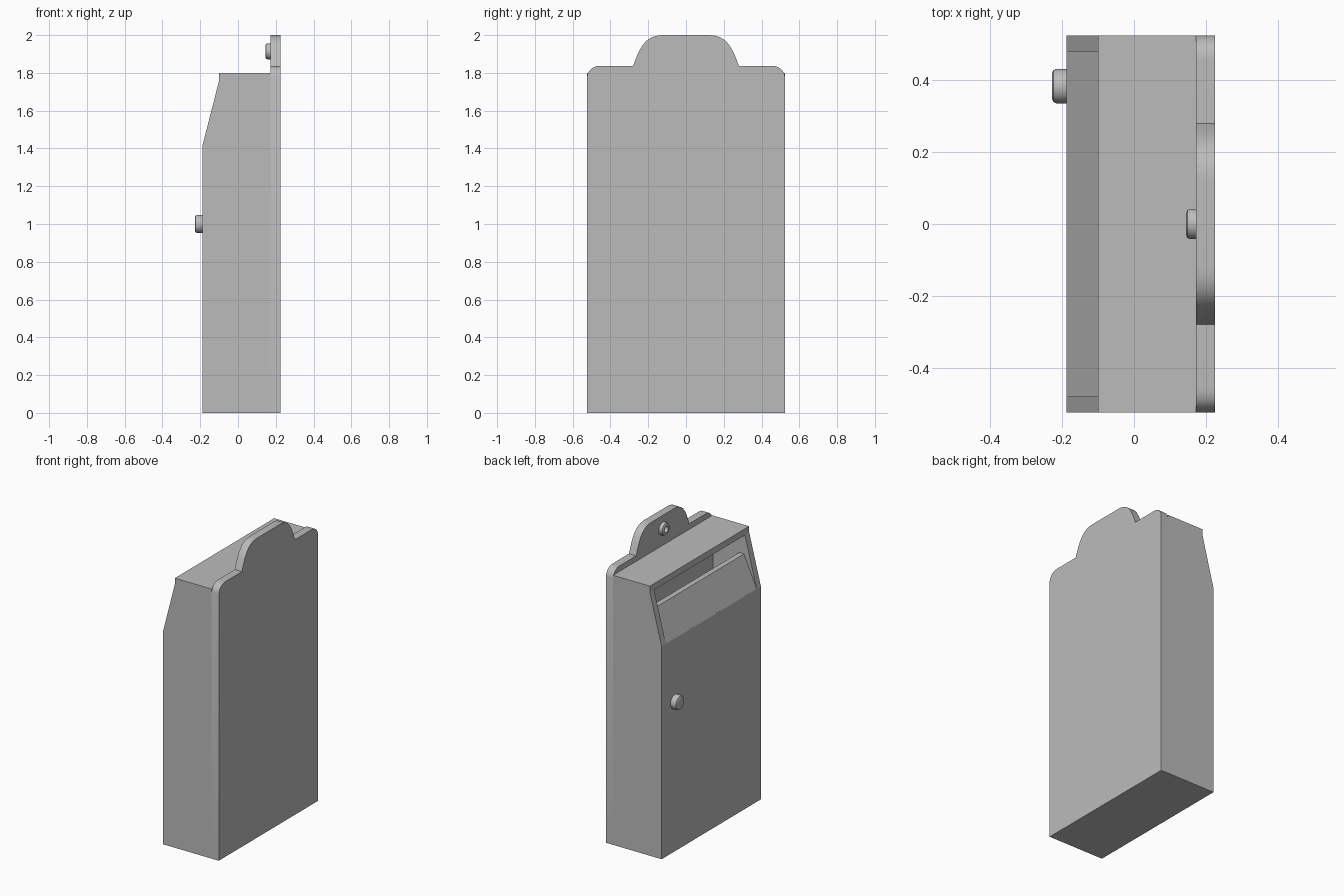
import bpy, bmesh, math
from mathutils import Vector

cube = bpy.data.objects.get("Cube")
if cube:
    bpy.data.objects.remove(cube, do_unlink=True)

grey = bpy.data.materials.new("plain_grey")
grey.use_nodes = True
grey.diffuse_color = (0.5, 0.5, 0.5, 1)
grey.node_tree.nodes["Principled BSDF"].inputs["Base Color"].default_value = (0.5, 0.5, 0.5, 1)


def finish(name, bm):
    """Turn a bmesh into a named grey object."""
    bmesh.ops.recalc_face_normals(bm, faces=bm.faces)
    mesh = bpy.data.meshes.new(name)
    bm.to_mesh(mesh)
    bm.free()
    mesh.materials.append(grey)
    obj = bpy.data.objects.new(name, mesh)
    bpy.context.collection.objects.link(obj)
    return obj


def prism(name, points, offset):
    """Extrude an outline of 3D points along an offset."""
    bm = bmesh.new()
    face = bm.faces.new([bm.verts.new(p) for p in points])
    moved = bmesh.ops.extrude_face_region(bm, geom=[face])["geom"]
    bmesh.ops.translate(bm, vec=offset, verts=[v for v in moved if isinstance(v, bmesh.types.BMVert)])
    return finish(name, bm)


def side_prism(name, profile, half):
    """Prism across the box width from an x, z profile."""
    return prism(name, [(x, -half, z) for x, z in profile], (0, 2 * half, 0))


def lathe(name, profile, base):
    """Round part standing out towards -x from a radius, depth profile."""
    bm = bmesh.new()
    verts = [bm.verts.new((-d, 0, r)) for r, d in profile]
    edges = [bm.edges.new(pair) for pair in zip(verts, verts[1:])]
    bmesh.ops.spin(bm, geom=verts + edges, cent=(0, 0, 0), axis=(1, 0, 0),
                   angle=math.tau, steps=32, use_duplicate=False)
    bmesh.ops.remove_doubles(bm, verts=bm.verts, dist=0.0001)
    obj = finish(name, bm)
    obj.location = base
    return obj


def activate(obj):
    bpy.ops.object.select_all(action='DESELECT')
    obj.select_set(True)
    bpy.context.view_layer.objects.active = obj


def curve(a, b, c, d, steps=12):
    """Points along a cubic curve."""
    a, b, c, d = map(Vector, (a, b, c, d))
    ts = [i / steps for i in range(steps + 1)]
    return [a * (1 - t) ** 3 + b * 3 * t * (1 - t) ** 2 + c * 3 * t * t * (1 - t) + d * t ** 3 for t in ts]


FRONT, LIP, PLATE, BACK = -0.187, -0.1, 0.172, 0.225

# Hollow box with a sloped slot opening
box = side_prism("box_body", [(FRONT, 0), (PLATE, 0), (PLATE, 1.8), (LIP, 1.8),
                              (LIP, 1.76), (FRONT, 1.42)], 0.524)
cutter = side_prism("box_cutter", [(-0.142, 0.045), (0.135, 0.045), (0.135, 1.758), (-0.25, 1.758),
                                   (-0.25, 1.423), (-0.142, 1.423)], 0.479)
cutter.hide_render = True
activate(box)
mod = box.modifiers.new("hollow", 'BOOLEAN')
mod.operation = 'DIFFERENCE'
mod.solver = 'EXACT'
mod.object = cutter
bpy.ops.object.modifier_apply(modifier=mod.name)
bpy.data.objects.remove(cutter, do_unlink=True)

# Flap leaning inwards inside the slot
side_prism("slot_flap", [(FRONT, 1.421), (-0.093, 1.63), (-0.06, 1.632), (-0.144, 1.421)], 0.479)

# Back plate with rounded shoulders and a hanging tab
half = [(0.524, 0)]
half += curve((0.524, 1.78), (0.515, 1.82), (0.49, 1.837), (0.455, 1.837), 8)
half += curve((0.28, 1.837), (0.245, 1.935), (0.215, 2.0), (0.12, 2.0))
outline = [(y, z) for y, z in half] + [(-y, z) for y, z in reversed(half)]
plate = prism("back_plate", [(PLATE, y, z) for y, z in outline], (BACK - PLATE, 0, 0))

# Lock knob on the front and hanging eyelet on the tab
knob = lathe("lock_knob", [(0, 0.041), (0.036, 0.041), (0.044, 0.037), (0.048, 0.029),
                           (0.048, -0.005), (0, -0.005)], (FRONT, 0.383, 1.0))
eyelet = lathe("hanging_eyelet", [(0, 0.006), (0.018, 0.006), (0.02, 0.027), (0.032, 0.027), (0.039, 0.023),
                                  (0.042, 0.016), (0.042, -0.005), (0, -0.005)], (PLATE, 0, 1.914))

for obj in (plate, knob, eyelet):
    activate(obj)
    bpy.ops.object.shade_smooth_by_angle(angle=math.radians(35))
